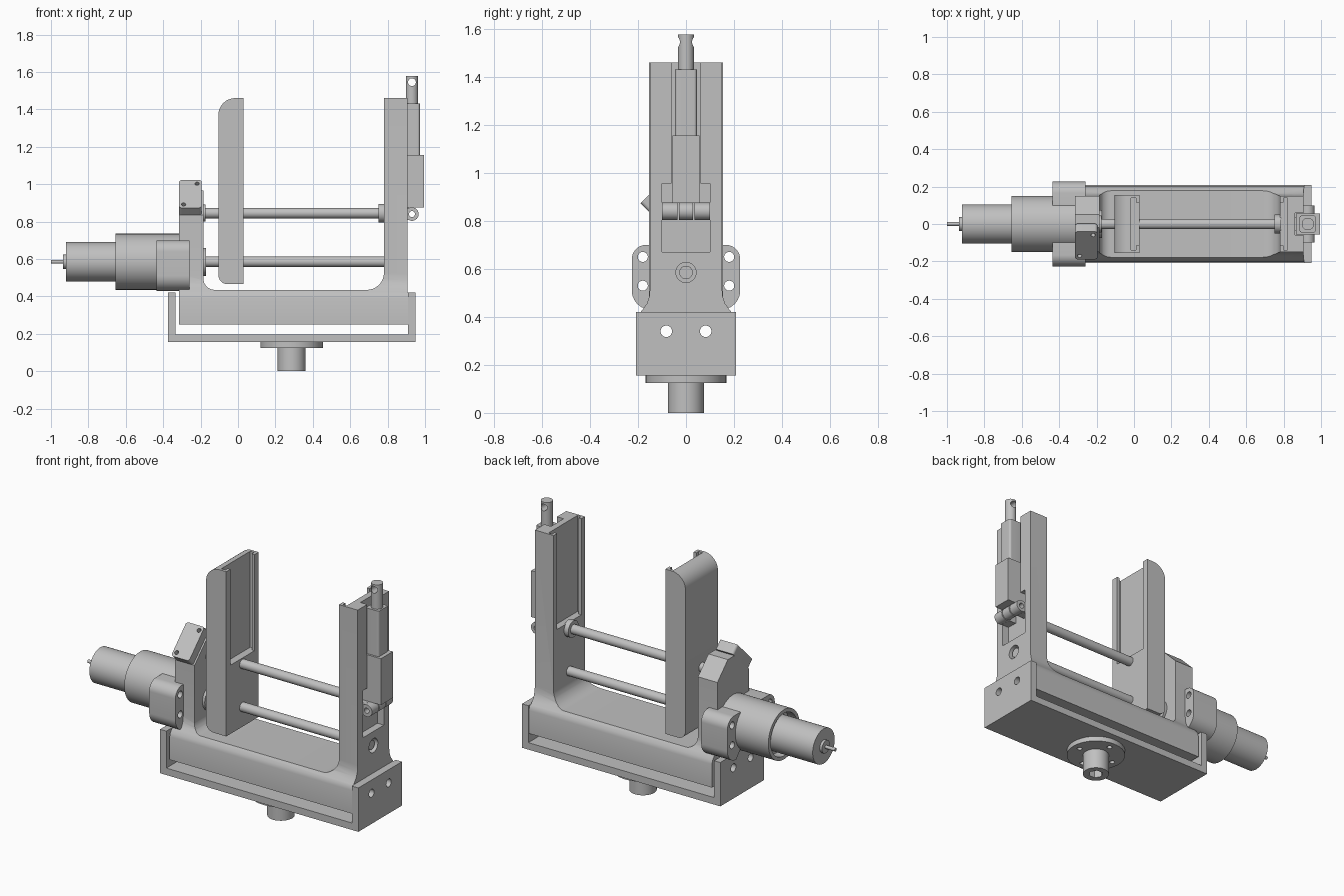
import bpy, bmesh, math
from mathutils import Vector

cube = bpy.data.objects.get("Cube")
if cube:
    bpy.data.objects.remove(cube)

grey = bpy.data.materials.new("machined_grey")
grey.use_nodes = True
GREY = (0.527, 0.527, 0.527, 1)
grey.diffuse_color = GREY
grey.node_tree.nodes["Principled BSDF"].inputs["Base Color"].default_value = GREY
parts = []


def place(axis, a, b, t):
    return {"x": (t, a, b), "y": (a, t, b), "z": (a, b, t)}[axis]


def rounded(corners):
    """Outline from (a, b) or (a, b, radius) corners, with arcs at the radii."""
    out = []
    for i, c in enumerate(corners):
        p = Vector(c[:2])
        if len(c) < 3:
            out.append(p)
            continue
        u = (Vector(corners[i - 1][:2]) - p).normalized()
        v = (Vector(corners[(i + 1) % len(corners)][:2]) - p).normalized()
        half = u.angle(v) / 2
        mid = p + (u + v).normalized() * (c[2] / math.sin(half))
        start = p + u * (c[2] / math.tan(half)) - mid
        end = p + v * (c[2] / math.tan(half)) - mid
        for k in range(9):
            out.append(mid + start.lerp(end, k / 8).normalized() * c[2])
    return out


def prism(name, axis, outline, lo, hi):
    bm = bmesh.new()
    pts = rounded(outline)
    rings = [[bm.verts.new(place(axis, p[0], p[1], t)) for p in pts] for t in (lo, hi)]
    for r in rings:
        bm.faces.new(r)
    for i in range(len(pts)):
        bm.faces.new((rings[0][i - 1], rings[0][i], rings[1][i], rings[1][i - 1]))
    bmesh.ops.recalc_face_normals(bm, faces=bm.faces)
    mesh = bpy.data.meshes.new(name)
    bm.to_mesh(mesh)
    bm.free()
    mesh.materials.append(grey)
    ob = bpy.data.objects.new(name, mesh)
    bpy.context.collection.objects.link(ob)
    parts.append(ob)
    return ob


def box(name, x, y, z):
    return prism(name, "y", [(x[0], z[0]), (x[1], z[0]), (x[1], z[1]), (x[0], z[1])], *y)


def rod(name, axis, centre, r, lo, hi, n=40):
    ring = [(centre[0] + r * math.cos(k * math.tau / n),
             centre[1] + r * math.sin(k * math.tau / n)) for k in range(n)]
    return prism(name, axis, ring, lo, hi)


def cut(ob, *cutters, op="DIFFERENCE"):
    for c in cutters:
        m = ob.modifiers.new("cut", "BOOLEAN")
        m.operation, m.solver, m.object = op, "EXACT", c
        bpy.context.view_layer.objects.active = ob
        bpy.ops.object.modifier_apply(modifier=m.name)
        parts.remove(c)
        bpy.data.objects.remove(c)
    return ob


def bolt_holes(ob):
    cut(ob, *[rod("hole", "x", (s * 0.082, 0.34), 0.024, -1, 1.1, 24) for s in (-1, 1)])


# Lower cradle: open tray with end walls
cradle = prism("cradle", "y", [(-0.375, 0.155), (0.95, 0.155), (0.95, 0.42), (0.908, 0.42),
                               (0.908, 0.197), (-0.333, 0.197), (-0.333, 0.42), (-0.375, 0.42)],
               -0.208, 0.208)
bolt_holes(cradle)

# Main U frame with two uprights, narrowed above the base
frame = prism("frame", "y", [(-0.315, 0.25), (0.91, 0.25), (0.91, 0.42), (0.905, 0.42),
                             (0.905, 1.46), (0.78, 1.46), (0.78, 0.435, 0.09),
                             (-0.185, 0.435, 0.06), (-0.185, 0.965), (-0.315, 0.965)], -0.3, 0.3)
side = [(0.202, 0.2), (0.202, 0.39), (0.196, 0.412), (0.18, 0.432), (0.163, 0.455),
        (0.153, 0.485), (0.15, 0.52), (0.15, 1.6)]
cut(frame, prism("envelope", "x", side + [(-y, z) for y, z in reversed(side)], -0.5, 1.1),
    op="INTERSECT")
cut(frame,
    prism("slope", "x", [(-0.02, 0.965), (-0.25, 0.735), (-0.25, 1.1), (-0.02, 1.1)], -0.4, -0.1),
    prism("slope", "x", [(0.05, 0.965), (0.25, 0.765), (0.25, 1.1), (0.05, 1.1)], -0.4, -0.1),
    box("channel", (0.86, 1), (-0.06, 0.06), (0.8, 1.6)),
    box("pocket", (0.862, 1), (-0.1, 0.1), (0.67, 0.955)),
    box("slot_mouth", (0.7, 0.81), (-0.115, 0.115), (0.88, 1.6)),
    box("slot_undercut", (0.798, 0.822), (-0.138, 0.138), (0.88, 1.6)),
    rod("rod_recess", "x", (0, 0.585), 0.042, 0.87, 1))
bolt_holes(frame)

# Sliding jaw with T slot
jaw = prism("sliding_jaw", "y", [(-0.105, 0.465, 0.05), (0.03, 0.465), (0.03, 1.46),
                                 (-0.105, 1.46, 0.09)], -0.155, 0.155)
cut(jaw, box("slot_mouth", (0, 0.1), (-0.115, 0.115), (0.88, 1.6)),
    box("slot_undercut", (-0.015, 0.012), (-0.138, 0.138), (0.88, 1.6)))

# Guide rods and bushings
for label, z, end in (("upper", 0.845, 0.79), ("lower", 0.585, 0.893)):
    rod(label + "_guide_rod", "x", (0, z), 0.028, -0.2, end)
rod("upper_right_bushing", "x", (0, 0.845), 0.05, 0.752, 0.785)
rod("upper_left_bushing", "x", (0, 0.845), 0.045, -0.19, -0.175)
rod("lower_left_bushing", "x", (0, 0.585), 0.075, -0.19, -0.17)

# Motor, gearbox sleeve and output shaft
sleeve = rod("motor_sleeve", "x", (0, 0.585), 0.15, -0.655, -0.27, 64)
cut(sleeve, rod("recess", "x", (0, 0.585), 0.128, -0.7, -0.6, 64))
rod("motor_body", "x", (0, 0.585), 0.105, -0.92, -0.59, 64)
rod("motor_boss", "x", (0, 0.585), 0.038, -0.935, -0.915)
rod("motor_shaft", "x", (0, 0.585), 0.01, -1, -0.93, 16)

# Mounting ears either side of the motor
for label, s in (("left", 1), ("right", -1)):
    ear = prism(label + "_mounting_ear", "x",
                [(s * 0.1, 0.7), (s * 0.226, 0.7, 0.06), (s * 0.226, 0.43, 0.08),
                 (s * 0.14, 0.43), (s * 0.1, 0.48)], -0.435, -0.26)
    cut(ear, rod("bore", "x", (0, 0.585), 0.149, -0.5, -0.315, 64),
        *[rod("hole", "x", (s * 0.18, z), 0.021, -0.5, -0.2, 24) for z in (0.53, 0.65)])

# Tilted limit switch
switch = prism("limit_switch", "y", [(-0.06, -0.105, 0.015), (0.06, -0.105, 0.015),
                                     (0.06, 0.105, 0.015), (-0.06, 0.105, 0.015)], 0, 0.06)
cut(switch, *[rod("hole", "y", (s * 0.036, s * 0.078), 0.012, -0.1, 0.03, 16) for s in (-1, 1)])
switch.rotation_euler.x = -math.pi / 4
switch.location = (-0.255, -0.115, 0.9475)

# Linear actuator on the fixed upright
box("actuator_body", (0.865, 0.995), (-0.057, 0.057), (0.875, 1.155))
prism("actuator_tube", "z", [(0.885, -0.045, 0.012), (0.972, -0.045, 0.012),
                             (0.972, 0.045, 0.012), (0.885, 0.045, 0.012)], 1.15, 1.43)
eye = rod("actuator_rod", "z", (0.93, 0), 0.033, 1.42, 1.577)
cut(eye, rod("hole", "y", (0.93, 1.545), 0.021, -0.1, 0.1, 24))
pivot = rod("actuator_pivot", "y", (0.93, 0.84), 0.036, -0.1, 0.1)
cut(pivot, rod("hole", "y", (0.93, 0.84), 0.016, -0.2, 0.2, 24),
    *[box("gap", (0.85, 1), sorted((s * 0.03, s * 0.036)), (0.7, 0.9)) for s in (-1, 1)])
box("pivot_lug", (0.9, 0.912), (-0.03, 0.03), (0.83, 0.89))
for label, s in (("left", 1), ("right", -1)):
    box(label + "_pivot_mount", (0.855, 0.912), sorted((s * 0.036, s * 0.1)), (0.808, 0.872))

# Mounting flange and spigot beneath the cradle
flange = rod("mounting_flange", "z", (0.287, 0), 0.168, 0.125, 0.157, 64)
cut(flange, *[rod("hole", "z", (0.287 + 0.122 * math.cos(k * math.pi / 2),
                                0.122 * math.sin(k * math.pi / 2)), 0.015, 0.1, 0.15, 16)
              for k in range(4)])
spigot = rod("spigot", "z", (0.287, 0), 0.075, 0, 0.13)
cut(spigot, rod("hex_socket", "z", (0.287, 0), 0.042, -0.1, 0.06, 6))

# Smooth round surfaces, crisp edges
bpy.ops.object.select_all(action="DESELECT")
for ob in parts:
    ob.select_set(True)
bpy.context.view_layer.objects.active = frame
bpy.ops.object.shade_smooth_by_angle(angle=math.radians(30))
